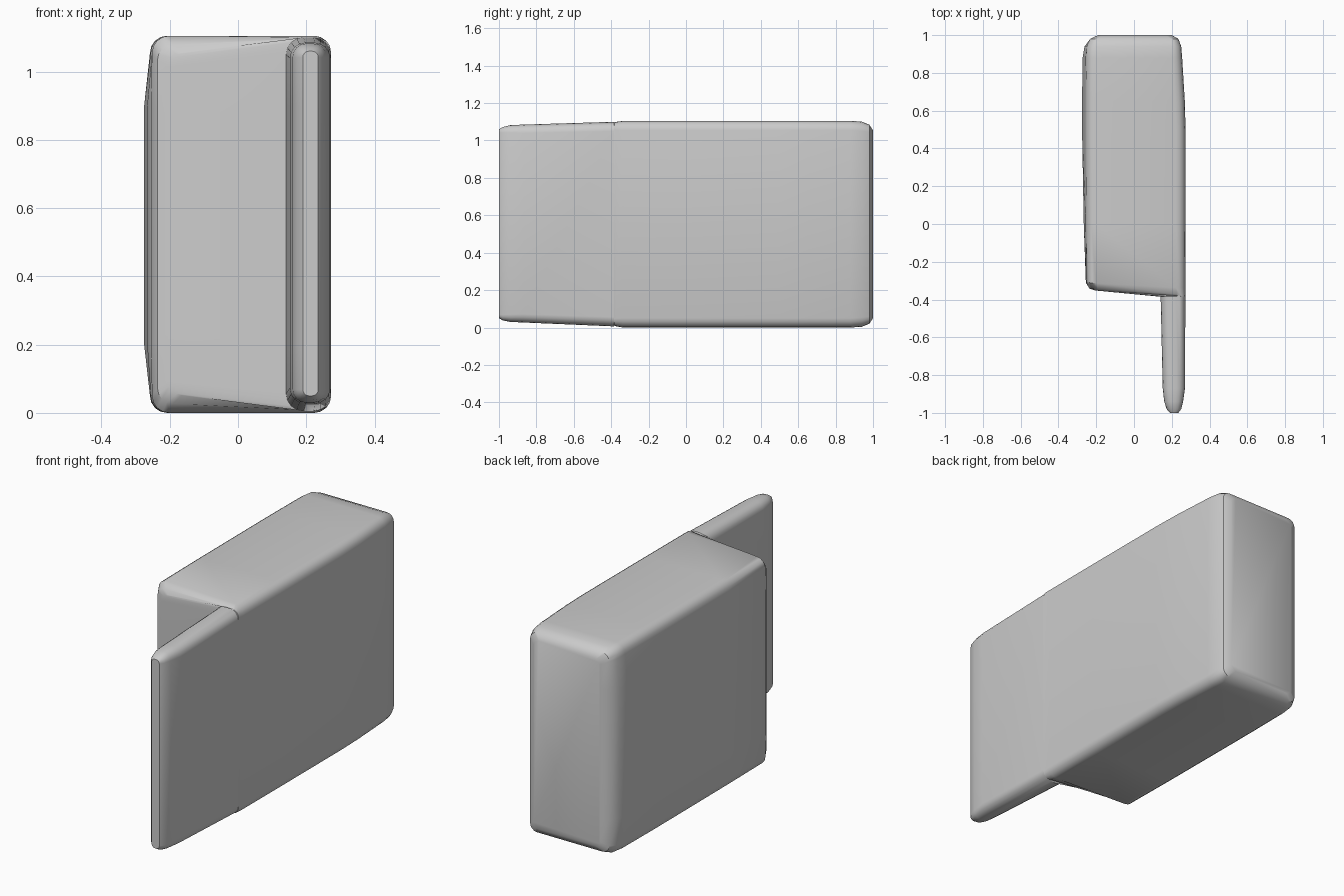
import bpy, bmesh, math

ARC = 5  # points per rounded corner


def section(bm, yl, yr, x0, x1, z0, z1, r, bulge=0.0, inset=0.0):
    """Rounded rectangle across the length; yl/yr set the y of its left/right side."""
    pts = []
    corners = [(x1 - r, z1 - r, 0), (x0 + r, z1 - r, 90),
               (x0 + r, z0 + r, 180), (x1 - r, z0 + r, 270)]
    for i, (cx, cz, start) in enumerate(corners):
        for k in range(ARC):
            a = math.radians(start + 90 * k / (ARC - 1))
            pts.append((cx + r * math.cos(a), cz + r * math.sin(a)))
        if i == 1:  # slightly swollen left side
            pts += [(x0 - bulge, 0.9), (x0 - bulge, 0.2)]
    verts = []
    mid = (z0 + z1) / 2
    half = (z1 - z0) / 2
    for x, z in pts:
        t = (x - x0) / (x1 - x0)
        t = min(max(t, 0), 1)
        z = mid + (z - mid) * (1 - inset * (1 - t) / half)
        verts.append(bm.verts.new((x, yl + (yr - yl) * t, z)))
    return verts


# y left, y right, x0, x1, z0, z1, radius, bulge, inset
sections = [
    # thin front panel
    (-1.0, -1.0, 0.19, 0.235, 0.05, 1.06, 0.018),
    (-0.98, -0.98, 0.173, 0.25, 0.038, 1.072, 0.03),
    (-0.94, -0.94, 0.16, 0.26, 0.03, 1.082, 0.04),
    (-0.87, -0.87, 0.152, 0.27, 0.027, 1.085, 0.045),
    (-0.385, -0.385, 0.141, 0.272, 0.006, 1.1, 0.05),
    # step out to the thick block
    (-0.352, -0.384, -0.205, 0.272, 0.006, 1.101, 0.04, 0.0, 0.05),
    (-0.342, -0.375, -0.236, 0.272, 0.004, 1.102, 0.045, 0.0, 0.025),
    (-0.31, -0.34, -0.252, 0.272, 0.0, 1.105, 0.05, 0.003),
    (0.0, 0.0, -0.256, 0.273, 0.0, 1.105, 0.05, 0.01),
    (0.5, 0.5, -0.258, 0.273, 0.0, 1.105, 0.05, 0.017),
    (0.65, 0.65, -0.258, 0.269, 0.0, 1.105, 0.05, 0.017),
    (0.88, 0.88, -0.256, 0.255, 0.0, 1.105, 0.05, 0.016),
    (0.94, 0.94, -0.252, 0.25, 0.004, 1.101, 0.05, 0.01),
    (0.98, 0.98, -0.232, 0.235, 0.02, 1.085, 0.04),
    (1.0, 1.0, -0.19, 0.2, 0.05, 1.055, 0.03),
]

# one continuous shell: stepped block with a side panel
bm = bmesh.new()
rings = [section(bm, *s) for s in sections]
for a, b in zip(rings, rings[1:]):
    n = len(a)
    for i in range(n):
        j = (i + 1) % n
        bm.faces.new((a[i], a[j], b[j], b[i]))
bm.faces.new(rings[0])
bm.faces.new(rings[-1])
bmesh.ops.recalc_face_normals(bm, faces=bm.faces[:])

mesh = bpy.data.meshes.new("stepped_block")
bm.to_mesh(mesh)
bm.free()
obj = bpy.data.objects.new("stepped_block", mesh)
bpy.context.collection.objects.link(obj)
bpy.context.view_layer.objects.active = obj
obj.select_set(True)
bpy.ops.object.shade_smooth_by_angle(angle=math.radians(35))
